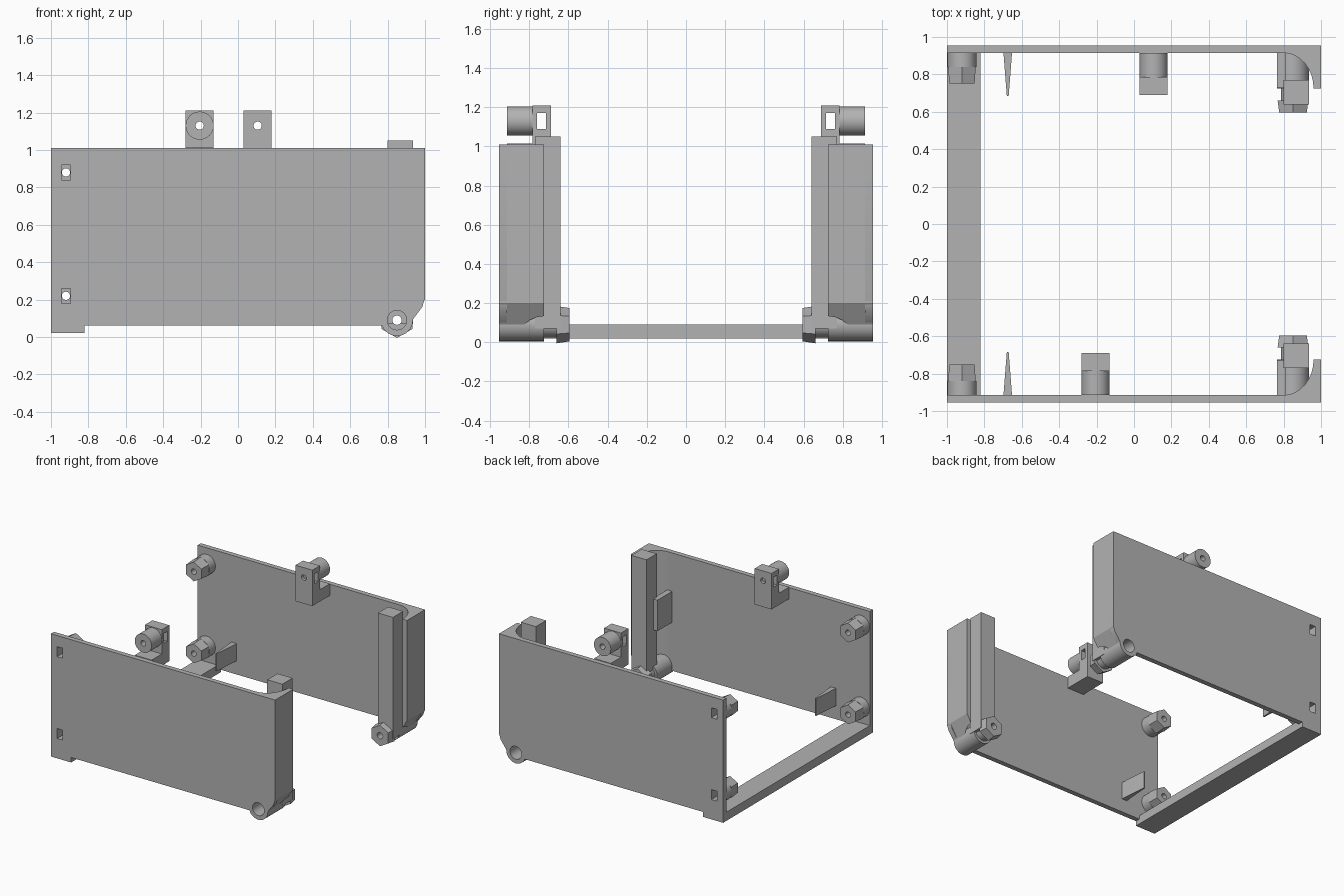
import bpy, bmesh, math
from mathutils import Matrix, Vector

cube = bpy.data.objects.get("Cube")
if cube:
    bpy.data.objects.remove(cube, do_unlink=True)

GREY = (0.45, 0.45, 0.45, 1)
mat = bpy.data.materials.new("plain grey")
mat.use_nodes = True
mat.diffuse_color = GREY
mat.node_tree.nodes["Principled BSDF"].inputs["Base Color"].default_value = GREY


def finish(bm, name):
    bmesh.ops.recalc_face_normals(bm, faces=bm.faces)
    mesh = bpy.data.meshes.new(name)
    bm.to_mesh(mesh)
    bm.free()
    mesh.materials.append(mat)
    obj = bpy.data.objects.new(name, mesh)
    bpy.context.collection.objects.link(obj)
    return obj


def box(name, x, y, z):
    bm = bmesh.new()
    bmesh.ops.create_cube(bm, size=1)
    for v in bm.verts:
        v.co = Vector([r[0] + (c + 0.5) * (r[1] - r[0]) for c, r in zip(v.co, (x, y, z))])
    return finish(bm, name)


def rod(name, x, z, y0, y1, r, sides=32, r2=None):
    """Cylinder along y; r at y0 and r2 at y1."""
    bm = bmesh.new()
    turn = Matrix.Translation((x, (y0 + y1) / 2, z)) @ Matrix.Rotation(-math.pi / 2, 4, 'X')
    bmesh.ops.create_cone(bm, cap_ends=True, segments=sides, radius1=r,
                          radius2=r2 or r, depth=y1 - y0, matrix=turn)
    return finish(bm, name)


def prism(name, points, axis, lo, hi, trim=None):
    """Extrude a 2D outline along y or z, optionally sliced by a plane."""
    place = (lambda a, b: (a, lo, b)) if axis == 'y' else (lambda a, b: (a, b, lo))
    move = (0, hi - lo, 0) if axis == 'y' else (0, 0, hi - lo)
    bm = bmesh.new()
    face = bm.faces.new([bm.verts.new(place(*p)) for p in points])
    out = bmesh.ops.extrude_face_region(bm, geom=[face])["geom"]
    bmesh.ops.translate(bm, vec=move, verts=[g for g in out if isinstance(g, bmesh.types.BMVert)])
    if trim:
        bmesh.ops.bisect_plane(bm, geom=bm.verts[:] + bm.edges[:] + bm.faces[:],
                               plane_co=trim[0], plane_no=trim[1], clear_outer=True)
        bmesh.ops.holes_fill(bm, edges=bm.edges, sides=0)
    return finish(bm, name)


def cut(obj, *cutters):
    for c in cutters:
        c.hide_render = True
        m = obj.modifiers.new("cut", 'BOOLEAN')
        m.operation, m.solver, m.object = 'DIFFERENCE', 'EXACT', c
    bpy.context.view_layer.update()
    graph = bpy.context.evaluated_depsgraph_get()
    mesh = bpy.data.meshes.new_from_object(obj.evaluated_get(graph))
    obj.modifiers.clear()
    obj.data = mesh
    for c in cutters:
        bpy.data.objects.remove(c, do_unlink=True)
    return obj


parts = []
OUT, IN = -0.955, -0.915
PX, PZ = 0.85, 0.09        # pivot tube centre
NX = -0.92                 # nut column
NUTS = (0.22, 0.88)

# Side panel with foot and cut lower corner
outline = [(-1, 0.02), (-0.82, 0.02), (-0.82, 0.06), (0.9, 0.06), (0.94, 0.1),
           (0.985, 0.16), (1, 0.21), (1, 1.01), (-1, 1.01)]
panel = prism("side_panel", outline, 'y', OUT, IN)
slots = [box("slot", (NX - 0.025, NX + 0.025), (-1, -0.85), (z - 0.04, z + 0.04)) for z in NUTS]
parts.append(cut(panel, *slots, rod("bore", PX, PZ, -1, -0.8, 0.052)))

# End flange blended into the panel by a concave fillet
arc = [(0.8 + 0.16 * math.sin(a), -0.725 - 0.19 * math.cos(a))
       for a in (i * math.pi / 16 for i in range(9))]
flange = prism("end_flange", arc + [(1, -0.725), (1, OUT), (0.8, OUT)], 'z', 0.09, 1.01,
               trim=((0.94, 0, 0.1), (0.86, 0, -0.51)))
parts.append(cut(flange, rod("bore", PX, PZ, -1, -0.7, 0.052)))

# Pivot tube, inner collar and hex nut
tube = rod("pivot_tube", PX, PZ, OUT, -0.725, 0.085)
parts.append(cut(tube, rod("wide_bore", PX, PZ, -1, -0.76, 0.052),
                 rod("bore", PX, PZ, -1, -0.5, 0.025)))
collar = rod("pivot_collar", PX, PZ, -0.73, -0.66, 0.065)
parts.append(cut(collar, rod("bore", PX, PZ, -1, -0.5, 0.025)))
nut = rod("pivot_nut", PX, PZ, -0.66, -0.595, 0.095, 6, 0.085)
parts.append(cut(nut, rod("bore", PX, PZ, -1, -0.5, 0.025)))

# Upright rail and the bracket that ties it to the panel
rail = box("upright_rail", (0.8, 0.935), (-0.77, -0.64), (0.07, 1.05))
parts.append(cut(rail, rod("bore", PX, PZ, -1, -0.5, 0.025)))
parts.append(box("rail_bracket", (0.765, 0.81), (IN, -0.73), (0.45, 0.7)))

# Screw bosses and hex nuts behind the slots
for level, z in zip(("lower", "upper"), NUTS):
    boss = rod(level + "_boss", NX, z, IN, -0.84, 0.078)
    parts.append(cut(boss, box("slot", (NX - 0.025, NX + 0.025), (-1, -0.85), (z - 0.04, z + 0.04)),
                     rod("bore", NX, z, -1, -0.7, 0.022)))
    hexnut = rod(level + "_nut", NX, z, -0.84, -0.75, 0.085, 6, 0.078)
    parts.append(cut(hexnut, rod("bore", NX, z, -1, -0.7, 0.022)))

# Tapered tab on the inner wall
parts.append(prism("inner_tab", [(-0.698, IN), (-0.652, IN), (-0.67, -0.685), (-0.68, -0.685)],
                   'z', 0.17, 0.31))

# Mirror everything so far to the back wall
for obj in parts:
    m = obj.modifiers.new("mirror", 'MIRROR')
    m.use_axis = (False, True, False)


# Top clips, one on each wall and offset sideways
def clip(side, x, s):
    made = [box(side + "_clip_base", (x - 0.075, x + 0.075), (IN, -0.69), (0.92, 1.015))]
    block = box(side + "_clip_block", (x - 0.075, x + 0.075), (-0.785, -0.69), (1.0, 1.21))
    made.append(cut(block, box("window", (x - 0.1, x + 0.1), (-0.76, -0.715), (1.09, 1.17)),
                    rod("bore", x, 1.13, -1, -0.6, 0.022)))
    barrel = rod(side + "_clip_barrel", x, 1.13, IN, -0.78, 0.075)
    made.append(cut(barrel, rod("bore", x, 1.13, -1, -0.6, 0.022)))
    if s < 0:
        for obj in made:
            obj.data.transform(Matrix.Scale(-1, 4, (0, 1, 0)))
            obj.data.flip_normals()
    return made


parts += clip("front", -0.205, 1) + clip("back", 0.105, -1)

# Floor bar joining the two walls
parts.append(box("floor_bar", (-1, -0.82), (IN, -IN), (0.02, 0.09)))

# Smooth the round surfaces, keep edges sharp
for obj in bpy.context.selected_objects:
    obj.select_set(False)
for obj in parts:
    obj.select_set(True)
bpy.context.view_layer.objects.active = parts[0]
bpy.ops.object.shade_smooth_by_angle(angle=math.radians(30))
